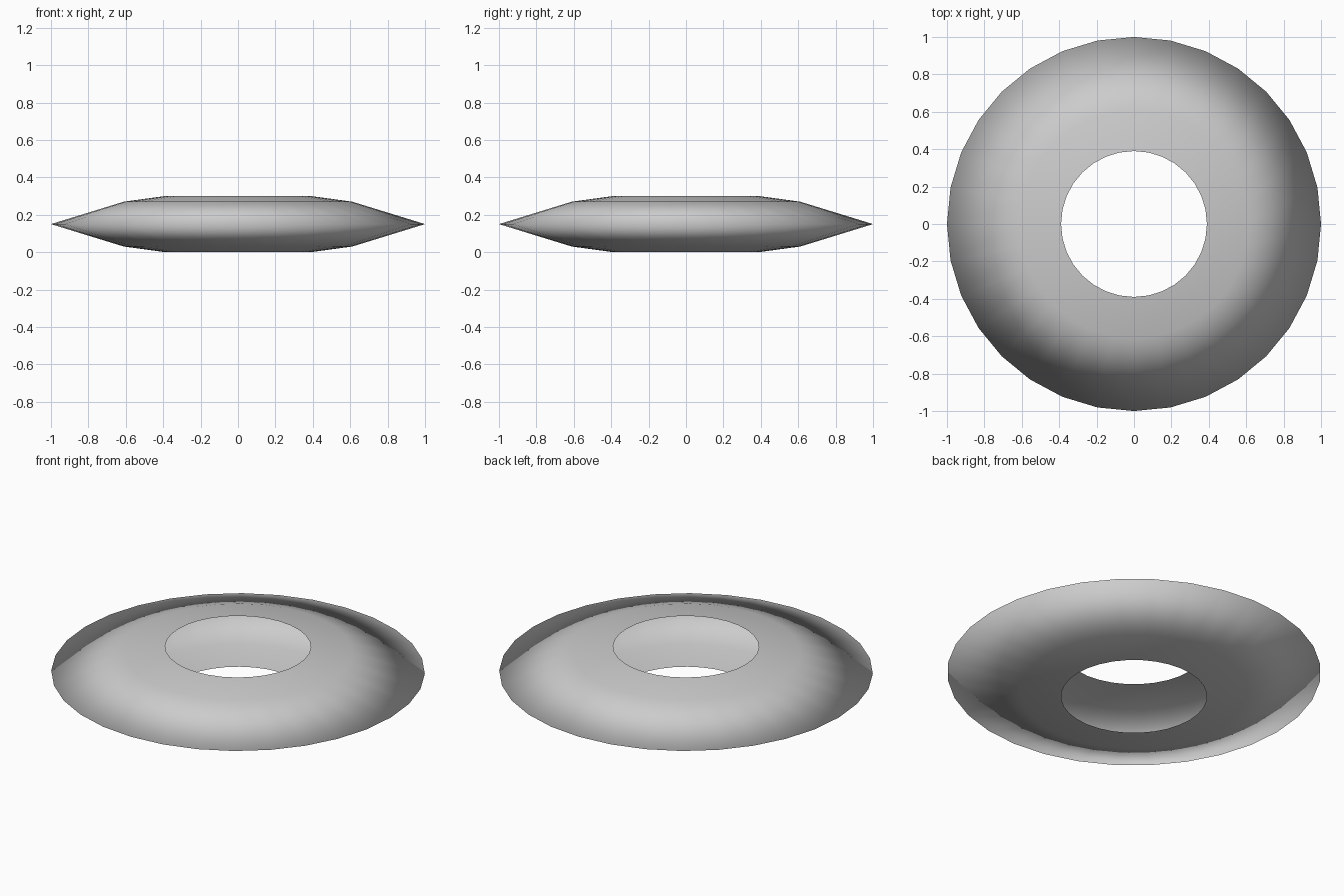
import bpy, bmesh, math

if "Cube" in bpy.data.objects:
    bpy.data.objects.remove(bpy.data.objects["Cube"])

SIDES = 32
# Half-profile (radius, height): upper hole rim, shoulder, outer edge, and mirrored below
PROFILE = [(0.39, 0.30), (0.61, 0.27), (1.0, 0.15), (0.61, 0.03), (0.39, 0.0)]

# Hollow lens-shaped ring shell, open at the central hole
bm = bmesh.new()
rings = []
for r, z in PROFILE:
    rings.append([bm.verts.new((r * math.cos(2 * math.pi * i / SIDES),
                                r * math.sin(2 * math.pi * i / SIDES), z))
                  for i in range(SIDES)])
for upper, lower in zip(rings, rings[1:]):
    for i in range(SIDES):
        j = (i + 1) % SIDES
        face = bm.faces.new((upper[i], lower[i], lower[j], upper[j]))
        face.smooth = True

mesh = bpy.data.meshes.new("ring_shell")
bm.to_mesh(mesh)
bm.free()
ring = bpy.data.objects.new("ring_shell", mesh)
bpy.context.collection.objects.link(ring)
